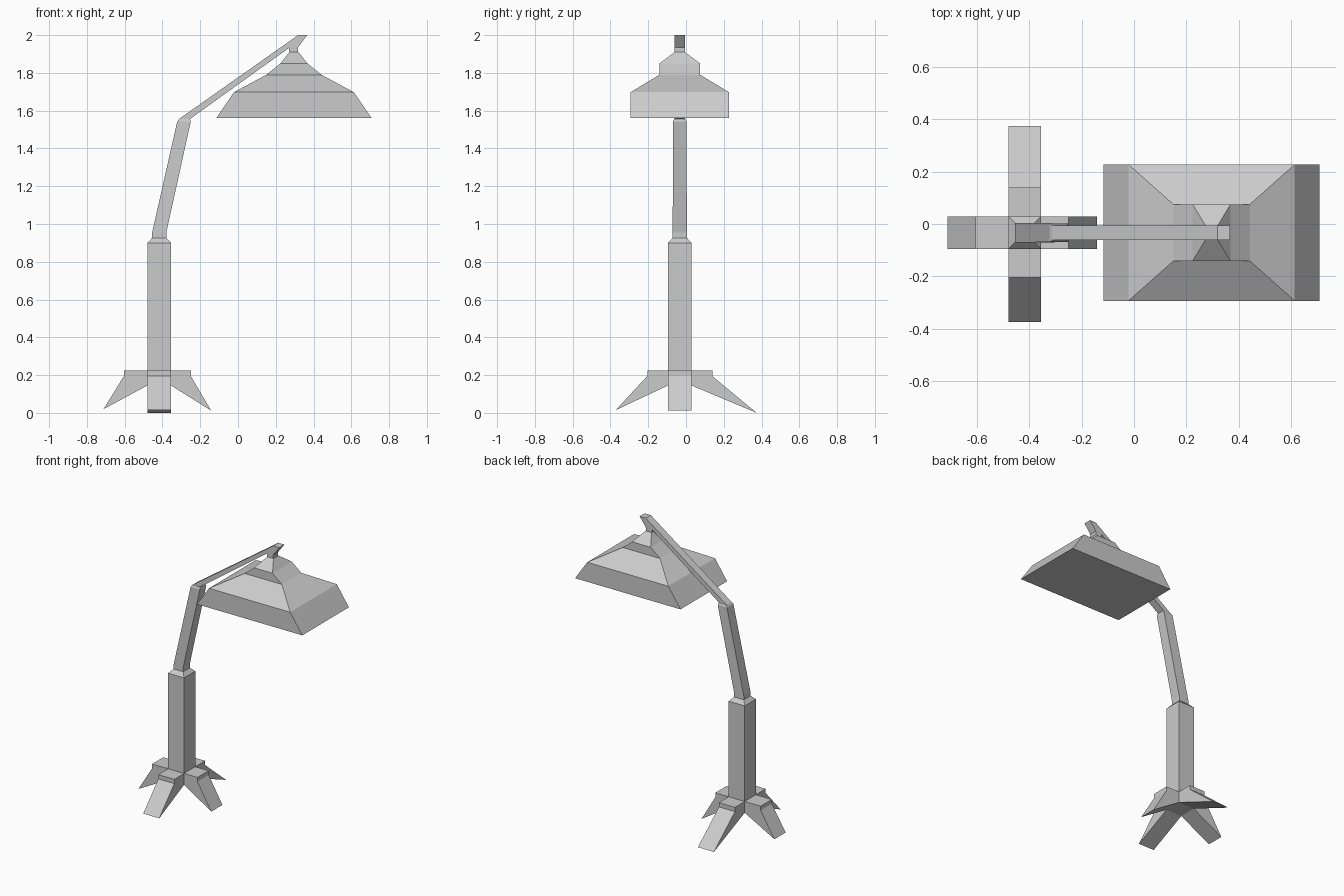
import bpy, bmesh

if "Cube" in bpy.data.objects:
    bpy.data.objects.remove(bpy.data.objects["Cube"])

CX, CY = -0.417, -0.033   # axis of the post
HW = 0.0625               # half width of post and legs


def finish(name, bm):
    bmesh.ops.recalc_face_normals(bm, faces=bm.faces)
    me = bpy.data.meshes.new(name)
    bm.to_mesh(me)
    bm.free()
    ob = bpy.data.objects.new(name, me)
    bpy.context.collection.objects.link(ob)
    return ob


def loft(name, levels):
    """Stack rectangles (centre x, half x, half y, z) into a closed solid."""
    bm = bmesh.new()
    rings = [[bm.verts.new((cx + sx * hx, CY + sy * hy, z))
              for sx, sy in ((-1, -1), (1, -1), (1, 1), (-1, 1))]
             for cx, hx, hy, z in levels]
    for a, b in zip(rings, rings[1:]):
        for i in range(4):
            j = (i + 1) % 4
            bm.faces.new((a[i], a[j], b[j], b[i]))
    bm.faces.new(rings[0])
    bm.faces.new(rings[-1])
    return finish(name, bm)


def prism(name, profile, half, place):
    """Extrude a (u, z) profile sideways; place maps (u, side, z) to a point."""
    bm = bmesh.new()
    a, b = [[bm.verts.new(place(u, s * half, z)) for u, z in profile] for s in (-1, 1)]
    n = len(profile)
    for i in range(n):
        j = (i + 1) % n
        bm.faces.new((a[i], a[j], b[j], b[i]))
    bm.faces.new(a)
    bm.faces.new(b)
    return finish(name, bm)


# Square post with chamfered top
loft("post", [(CX, HW, HW, 0.145), (CX, HW, HW, 0.90), (CX, 0.0375, 0.0375, 0.927)])

# Leaning arm, tapered at its tip
loft("lower_arm", [(CX, 0.0375, 0.0375, 0.927), (CX, 0.0375, 0.0375, 0.955),
                   (-0.286, 0.036, 0.036, 1.542), (-0.283, 0.029, 0.03, 1.556)])

# Thin boom with a hooked end holding the shade
boom = [(-0.312, 1.556), (-0.254, 1.556), (0.27, 1.932), (0.27, 1.91), (0.318, 1.91),
        (0.318, 1.935), (0.366, 2.0), (0.318, 2.0)]
prism("boom", boom, 0.028, lambda u, s, z: (u, CY + s, z))

# Stepped rectangular shade, closed underneath
SX = 0.296
loft("shade", [(SX, 0.412, 0.26, 1.56), (SX, 0.317, 0.26, 1.698), (SX, 0.146, 0.108, 1.79),
               (SX, 0.072, 0.108, 1.85), (SX, 0.024, 0.028, 1.91)])

# Four splayed feet: direction, shoulder reach, tip reach, tip height
feet = [("left_foot", (-1, 0), 0.187, 0.295, 0.02),
        ("right_foot", (1, 0), 0.167, 0.275, 0.012),
        ("front_foot", (0, -1), 0.172, 0.34, 0.014),
        ("back_foot", (0, 1), 0.172, 0.407, 0.0)]
for name, (dx, dy), reach, tip, tip_z in feet:
    profile = [(HW, 0.225), (reach, 0.225), (reach, 0.195), (tip, tip_z), (HW, 0.145)]
    prism(name, profile, HW,
          lambda u, s, z: (CX + dx * u - dy * s, CY + dy * u + dx * s, z))
